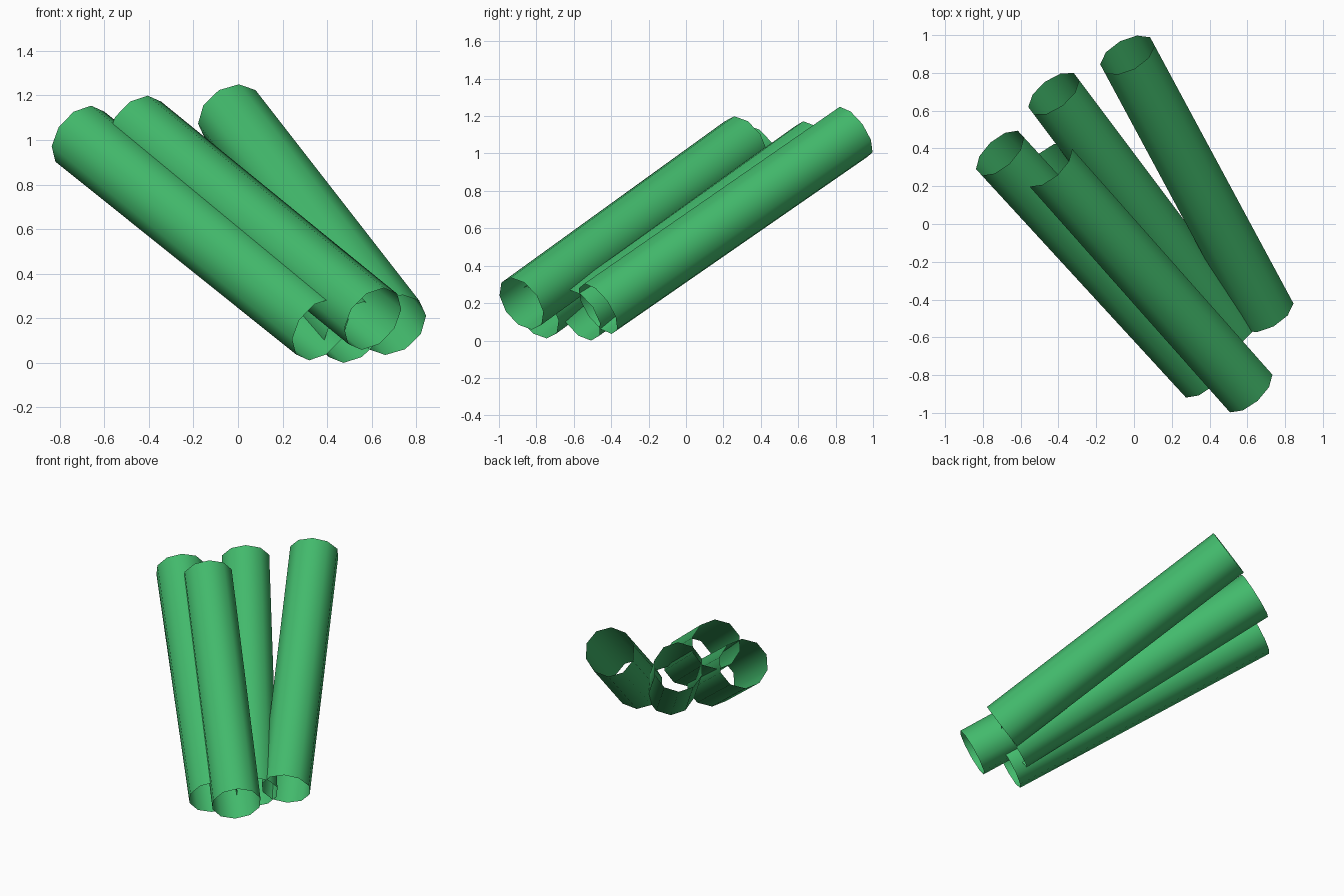
import bpy
from mathutils import Vector

if "Cube" in bpy.data.objects:
    bpy.data.objects.remove(bpy.data.objects["Cube"])

RADIUS = 0.158
SIDES = 10

green = bpy.data.materials.new("green")
green.diffuse_color = (0.055, 0.49, 0.15, 1)
green.use_nodes = True
green.node_tree.nodes["Principled BSDF"].inputs["Base Color"].default_value = green.diffuse_color


def tube(name, low, high):
    """Open-ended, thin-walled tube between two end centres."""
    low, high = Vector(low), Vector(high)
    axis = high - low
    bpy.ops.mesh.primitive_cylinder_add(
        vertices=SIDES, radius=RADIUS, depth=axis.length,
        end_fill_type='NOTHING', location=(low + high) / 2,
        rotation=axis.to_track_quat('Z', 'Y').to_euler())
    obj = bpy.context.object
    obj.name = name
    obj.data.materials.append(green)
    bpy.ops.object.shade_smooth()
    return obj


# Four leaning tubes, fanned out: low end centre, high end centre
tube("left_tube", (0.37, -0.80, 0.15), (-0.71, 0.375, 1.015))
tube("front_tube", (0.605, -0.88, 0.197), (-0.455, 0.315, 1.06))
tube("middle_tube", (0.52, -0.57, 0.137), (-0.425, 0.69, 1.035))
tube("right_tube", (0.70, -0.47, 0.17), (-0.035, 0.895, 1.115))
